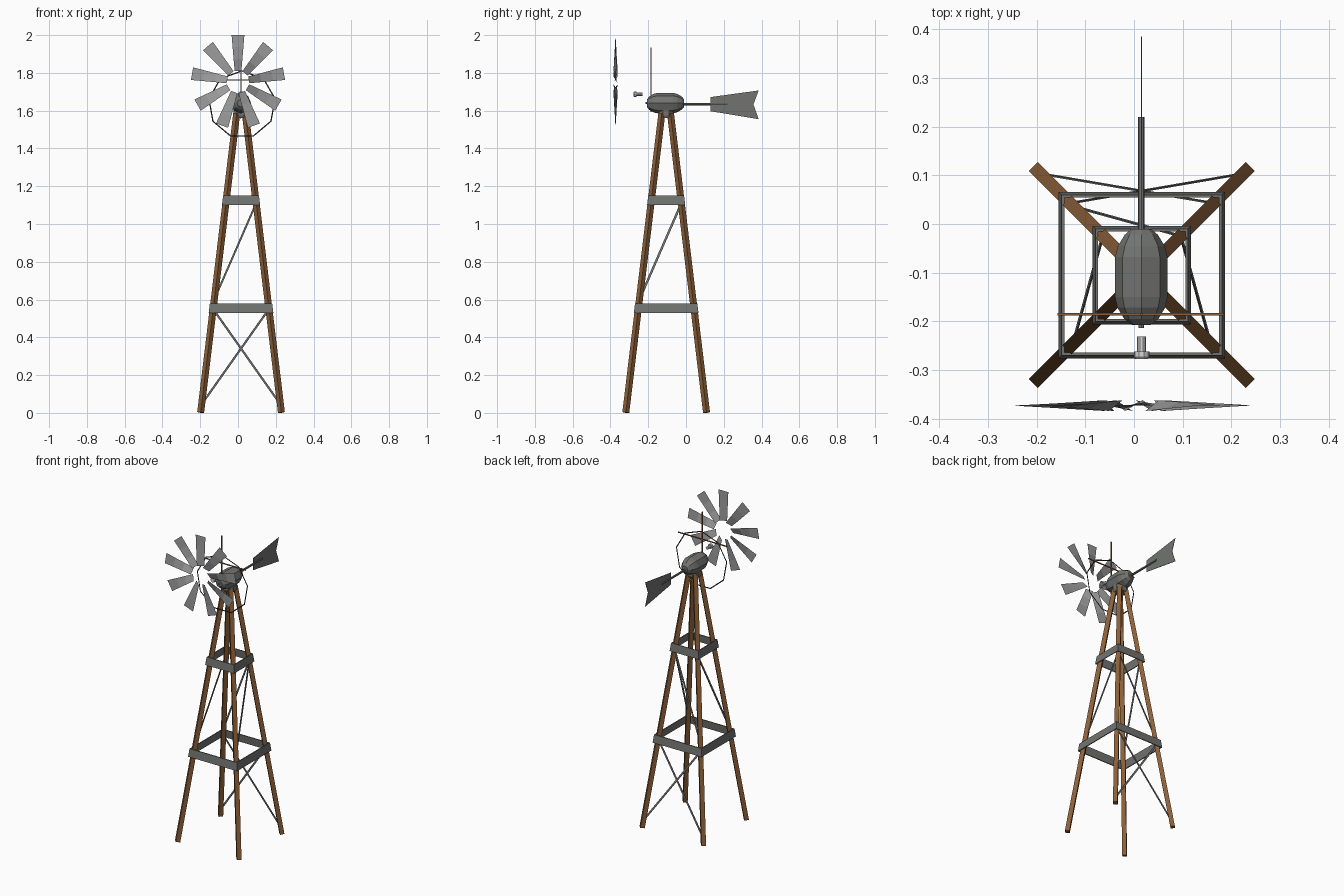
import bpy, bmesh, math
from mathutils import Vector

if "Cube" in bpy.data.objects:
    bpy.data.objects.remove(bpy.data.objects["Cube"])

CX, CY = 0.016, -0.105          # tower axis
AX, AZ = 0.015, 1.64            # head axis


def material(name, rgb):
    m = bpy.data.materials.new(name)
    m.diffuse_color = (*rgb, 1)
    m.use_nodes = True
    m.node_tree.nodes["Principled BSDF"].inputs["Base Color"].default_value = m.diffuse_color
    return m


WOOD = material("brown wood", (0.26, 0.115, 0.04))
METAL = material("dark grey metal", (0.17, 0.175, 0.165))
BLADE = material("light grey sheet", (0.33, 0.33, 0.33))
HUB = material("pale metal", (0.68, 0.68, 0.68))
WIRE = material("black wire", (0.03, 0.028, 0.025))


def mesh_object(name, verts, faces, mat, fix=True):
    me = bpy.data.meshes.new(name)
    me.from_pydata([tuple(v) for v in verts], [], faces)
    if fix:
        bm = bmesh.new()
        bm.from_mesh(me)
        bmesh.ops.recalc_face_normals(bm, faces=bm.faces)
        bm.to_mesh(me)
        bm.free()
    me.materials.append(mat)
    ob = bpy.data.objects.new(name, me)
    bpy.context.collection.objects.link(ob)
    return ob


def loft(name, rings, mat, closed=False):
    """Skin equal-sized rings; cap the ends, or join last to first."""
    n, k = len(rings[0]), len(rings)
    verts = [v for r in rings for v in r]
    faces = [(i * n + j, i * n + (j + 1) % n,
              (i + 1) % k * n + (j + 1) % n, (i + 1) % k * n + j)
             for i in range(k if closed else k - 1) for j in range(n)]
    if not closed:
        faces += [tuple(range(n)), tuple(range((k - 1) * n, k * n))]
    return mesh_object(name, verts, faces, mat)


def bar(name, a, b, side, w, t, mat):
    """Rectangular bar from a to b: width w along side, thickness t across."""
    a, b = Vector(a), Vector(b)
    d = (b - a).normalized()
    s = Vector(side)
    s = (s - d * s.dot(d)).normalized() * (w / 2)
    u = d.cross(s).normalized() * (t / 2)
    return loft(name, [[p + s + u, p + s - u, p - s - u, p - s + u] for p in (a, b)], mat)


def lathe_y(name, profile, sides, x, z, mat):
    """Turned shape along y from (y, radius) pairs."""
    return loft(name, [[(x + r * math.cos(2 * math.pi * i / sides), y,
                         z + r * math.sin(2 * math.pi * i / sides))
                        for i in range(sides)] for y, r in profile], mat)


def leg_point(sx, sy, z):
    r = 0.214 - 0.1205 * z
    return (CX + sx * r, CY + sy * r, z)


# four legs, square section turned to the diagonal
for sx, sy, nm in ((-1, -1, "front_left"), (1, -1, "front_right"),
                   (-1, 1, "back_left"), (1, 1, "back_right")):
    bar(nm + "_leg", leg_point(sx, sy, 0.002), leg_point(sx, sy, 1.585),
        (sx, -sy, 0), 0.026, 0.026, WOOD)


# board frames around the legs, leaning with them
def frame(name, z0, z1, h0, h1, t):
    sq = lambda h, z: [(CX + a * h, CY + b * h, z)
                       for a, b in ((-1, -1), (1, -1), (1, 1), (-1, 1))]
    loft(name, [sq(h0, z0), sq(h1, z1), sq(h1 - t, z1), sq(h0 - t, z0)], METAL, True)


frame("lower_frame", 0.53, 0.58, 0.171, 0.165, 0.006)
frame("upper_frame", 1.10, 1.15, 0.101, 0.095, 0.005)

# braces: crossed at the lower back, single ones above on back and sides
for s, nm in ((-1, "a"), (1, "b")):
    bar("lower_back_brace_" + nm, leg_point(s, 1, 0.045), leg_point(-s, 1, 0.55),
        (1, 0, 0), 0.011, 0.003, METAL)
bar("upper_back_brace", leg_point(-1, 1, 0.60), leg_point(1, 1, 1.11),
    (1, 0, 0), 0.010, 0.003, METAL)
for s, nm in ((-1, "left"), (1, "right")):
    bar("upper_%s_brace" % nm, leg_point(s, -1, 0.60), leg_point(s, 1, 1.11),
        (0, 1, 0), 0.012, 0.003, METAL)

# gearbox head, collar and shaft stub
lathe_y("gearbox", [(-0.207, 0.020), (-0.195, 0.035), (-0.172, 0.049), (-0.150, 0.054),
                    (-0.068, 0.054), (-0.045, 0.048), (-0.022, 0.034), (-0.010, 0.020)],
        8, AX, AZ, METAL)
loft("collar", [[(CX + r * math.cos(math.pi * (i + .5) / 4),
                  CY + r * math.sin(math.pi * (i + .5) / 4), z) for i in range(8)]
                for r, z in ((0.036, 1.562), (0.042, 1.575), (0.042, 1.60))], METAL)
lathe_y("shaft_stub", [(-0.214, 0.006), (-0.200, 0.006)], 8, AX, AZ, METAL)

# tail rod and swallow-tailed vane
lathe_y("tail_rod", [(-0.02, 0.0065), (0.22, 0.0065)], 8, AX, 1.635, METAL)
vane = [(0.13, 1.672), (0.385, 1.707), (0.357, 1.633), (0.385, 1.555), (0.13, 1.597)]
loft("tail_vane", [[(AX + dx, y, z) for y, z in vane] for dx in (-0.001, 0.001)], METAL)

# nine twisted wheel blades: flat at the tip, pitched at the root
R0, R1, WZ, WY = 0.058, 0.247, 1.753, -0.373
for n in range(9):
    a = math.pi / 2 + n * 2 * math.pi / 9
    rad = Vector((math.cos(a), 0, math.sin(a)))
    tan = Vector((-math.sin(a), 0, math.cos(a)))
    verts, steps = [], 3
    for i in range(steps + 1):
        f = i / steps
        c = Vector((0, WY, WZ)) + rad * (R0 + (R1 - R0) * f)
        half = tan * (0.018 + 0.016 * f) + Vector((0, -0.011 * (1 - f), 0))
        verts += [c - half, c + half]
    mesh_object("wheel_blade_%d" % (n + 1), verts,
                [(2 * i, 2 * i + 2, 2 * i + 3, 2 * i + 1) for i in range(steps)],
                BLADE, fix=False)

# loose hub in front of the head
lathe_y("wheel_hub", [(-0.277, 0.013), (-0.273, 0.016), (-0.262, 0.016),
                      (-0.262, 0.009), (-0.231, 0.009)], 10, 0.0155, 1.687, HUB)

# wooden cross spokes
SY, SZ = -0.185, 1.762
bar("horizontal_spoke", (AX - 0.172, SY, SZ), (AX + 0.170, SY, SZ), (0, 0, 1), 0.006, 0.005, WOOD)
bar("vertical_spoke", (AX, SY, SZ - 0.170), (AX, SY, SZ + 0.173), (1, 0, 0), 0.006, 0.005, WOOD)

# nine-sided flat wire ring
ring = [(0.021 + r * math.cos(math.pi / 2 + i * 2 * math.pi / 9), SY,
         1.633 + r * math.sin(math.pi / 2 + i * 2 * math.pi / 9))
        for r in (0.174, 0.181) for i in range(9)]
mesh_object("wire_ring", ring, [(i, i + 9, (i + 1) % 9 + 9, (i + 1) % 9) for i in range(9)],
            WIRE, fix=False)
